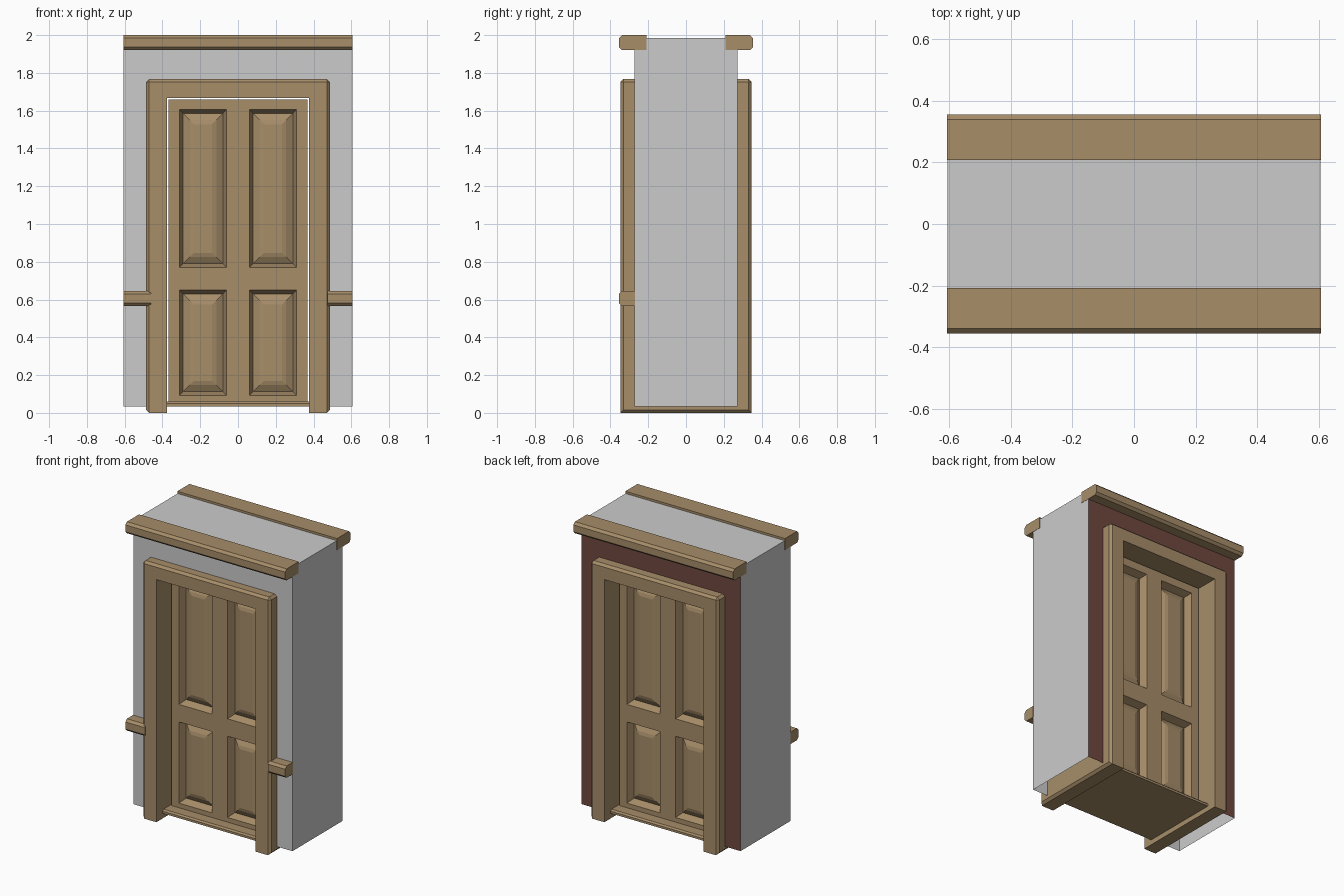
import bpy, bmesh

if "Cube" in bpy.data.objects:
    bpy.data.objects.remove(bpy.data.objects["Cube"])


def material(name, rgb):
    m = bpy.data.materials.new(name)
    m.diffuse_color = (*rgb, 1)
    m.use_nodes = True
    m.node_tree.nodes["Principled BSDF"].inputs["Base Color"].default_value = m.diffuse_color
    return m


WOOD = material("wood", (0.385, 0.267, 0.141))
MAROON = material("maroon_paint", (0.16, 0.065, 0.051))


def finish(name, bm, mat=None, drop=None):
    """Fix normals, drop unwanted open faces and make the object."""
    bmesh.ops.recalc_face_normals(bm, faces=bm.faces)
    if drop:
        faces = [f for f in bm.faces if drop([v.co for v in f.verts])]
        bmesh.ops.delete(bm, geom=faces, context="FACES")
    me = bpy.data.meshes.new(name)
    bm.to_mesh(me)
    bm.free()
    ob = bpy.data.objects.new(name, me)
    bpy.context.collection.objects.link(ob)
    if mat:
        me.materials.append(mat)
    return ob


def extrude(name, pts, axis, a, b, mat=None, bevel=0, pick=None, drop=None):
    """Extrude a 2D outline along x (outline is y,z) or y (outline is x,z)."""
    bm = bmesh.new()
    put = (lambda u, v, t: (t, u, v)) if axis == "x" else (lambda u, v, t: (u, t, v))
    f = bm.faces.new([bm.verts.new(put(u, v, a)) for u, v in pts])
    for v in bmesh.ops.extrude_face_region(bm, geom=[f])["geom"]:
        if isinstance(v, bmesh.types.BMVert):
            v.co["xyz".index(axis)] = b
    if bevel:
        edges = [e for e in bm.edges if all(pick(v.co) for v in e.verts)]
        bmesh.ops.bevel(bm, geom=edges, offset=bevel, segments=1,
                        affect="EDGES", profile=0.5)
    return finish(name, bm, mat, drop)


def arch(w, wi, z0, z1, zi):
    """Upside-down U outline around the doorway."""
    return [(-w, z0), (-w, z1), (w, z1), (w, z0), (wi, z0), (wi, zi), (-wi, zi), (-wi, z0)]


# Wall: hollow shell, open underneath and behind the frame, painted at the back
wall = arch(0.605, 0.42, 0.035, 1.985, 1.71)
BACK = 0.272


def is_back(cos):
    return all(c.y > BACK - 0.01 for c in cos)


def is_hidden(cos):
    return all(c.z < 0.04 for c in cos) or all(abs(c.x) < 0.43 for c in cos)


extrude("wall", wall, "y", -0.273, BACK, drop=lambda c: is_back(c) or is_hidden(c))
extrude("wall_back_paint", wall, "y", -0.273, BACK, MAROON, drop=lambda c: not is_back(c))

# Door frame lining the full depth, chamfered on its outer edges
extrude("door_frame", arch(0.486, 0.377, 0, 1.768, 1.667), "y", -0.348, 0.348, WOOD,
        0.016, lambda c: abs(c.x) > 0.48)

# Threshold
extrude("threshold", [(-0.28, 0.035), (-0.28, 0.05), (-0.27, 0.06), (0.27, 0.06),
                      (0.28, 0.05), (0.28, 0.035)], "x", -0.378, 0.378, WOOD)


# Mouldings: square back, chamfered outer edge
def moulding(name, side, y_in, z0, z1, x0, x1):
    c, y = 0.016, 0.355
    pts = [(y_in, z0), (y - c, z0), (y, z0 + c), (y, z1 - c), (y - c, z1), (y_in, z1)]
    extrude(name, [(side * u, v) for u, v in pts], "x", x0, x1, WOOD)


for label, side in (("front", -1), ("back", 1)):
    moulding(label + "_cornice", side, 0.208, 1.921, 2.0, -0.607, 0.607)
moulding("left_chair_rail", -1, 0.27, 0.565, 0.646, -0.607, -0.46)
moulding("right_chair_rail", -1, 0.27, 0.565, 0.646, 0.475, 0.607)

# Door: four raised panels on the front, mirrored to the back
XS = [-0.368, -0.31, -0.06, 0.06, 0.31, 0.368]
ZS = [0.06, 0.092, 0.65, 0.77, 1.605, 1.66]
FACE_Y = -0.198
bm = bmesh.new()
grid = [[bm.verts.new((x, FACE_Y, z)) for z in ZS] for x in XS]
panels = []
for i in range(5):
    for j in range(5):
        f = bm.faces.new((grid[i][j], grid[i + 1][j], grid[i + 1][j + 1], grid[i][j + 1]))
        if i % 2 and j % 2:
            panels.append(f)
rim = [e for e in bm.edges if e.is_boundary]
for e in bmesh.ops.extrude_edge_only(bm, edges=rim)["geom"]:
    if isinstance(e, bmesh.types.BMVert):
        e.co.y = 0
for f in panels:
    for inset, depth in ((0.02, 0.05), (0.035, 0.03), (0.022, 0.024)):
        bmesh.ops.inset_region(bm, faces=[f], thickness=inset, use_even_offset=True)
        for v in f.verts:
            v.co.y = FACE_Y + depth
door = finish("door", bm, WOOD)
mirror = door.modifiers.new("mirror", "MIRROR")
mirror.use_axis = (False, True, False)
